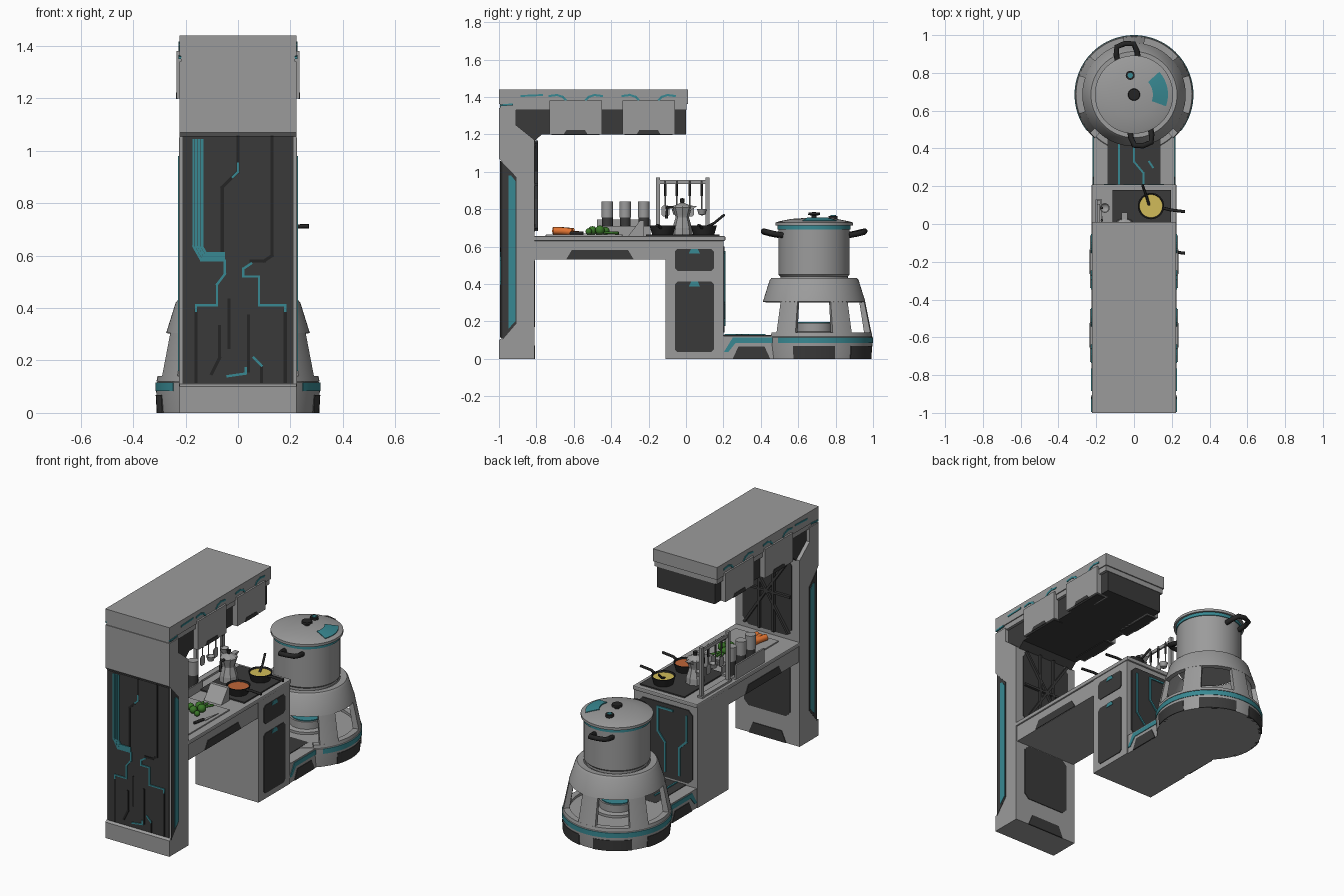
import bpy, bmesh, math
from mathutils import Vector

if "Cube" in bpy.data.objects:
    bpy.data.objects.remove(bpy.data.objects["Cube"])

def material(name, r, g, b):
    m = bpy.data.materials.new(name)
    m.diffuse_color = (r, g, b, 1)
    m.use_nodes = True
    m.node_tree.nodes["Principled BSDF"].inputs["Base Color"].default_value = m.diffuse_color
    return m

GREY = material("steel grey", .33, .33, .33)
DARK = material("dark panel", .042, .042, .042)
BLACK = material("black handle", .018, .018, .018)
TEAL = material("teal trim", .04, .25, .29)
ORANGE = material("carrot orange", .75, .17, .03)
SOUP = material("soup orange", .52, .13, .04)
YELLOW = material("corn yellow", .64, .50, .10)
GREEN = material("leaf green", .04, .18, .02)

def finish(name, bm, mat, smooth=False):
    bmesh.ops.remove_doubles(bm, verts=bm.verts, dist=1e-5)
    bmesh.ops.recalc_face_normals(bm, faces=bm.faces)
    me = bpy.data.meshes.new(name)
    bm.to_mesh(me)
    bm.free()
    if smooth:
        me.shade_smooth()
        me.set_sharp_from_angle(angle=math.radians(35))
    me.materials.append(mat)
    ob = bpy.data.objects.new(name, me)
    bpy.context.collection.objects.link(ob)
    return ob

def add_prism(bm, lower, upper):
    a = [bm.verts.new(p) for p in lower]
    b = [bm.verts.new(p) for p in upper]
    n = len(a)
    bm.faces.new(a)
    bm.faces.new(b)
    for i in range(n):
        bm.faces.new((a[i], a[(i+1) % n], b[(i+1) % n], b[i]))

PLACE = {'x': lambda u, v, d: (d, u, v), 'y': lambda u, v, d: (u, d, v), 'z': lambda u, v, d: (u, v, d)}

def prism(name, axis, pts, lo, hi, mat, bevel=0):
    f = PLACE[axis]
    bm = bmesh.new()
    add_prism(bm, [f(u, v, lo) for u, v in pts], [f(u, v, hi) for u, v in pts])
    ob = finish(name, bm, mat)
    if bevel:
        md = ob.modifiers.new("bevel", 'BEVEL')
        md.width, md.segments = bevel, 2
    return ob

def rect(a, b, c, d):
    return [(a, c), (b, c), (b, d), (a, d)]

def cham(a, b, c, d, k):
    return [(a+k, c), (b-k, c), (b, c+k), (b, d-k), (b-k, d), (a+k, d), (a, d-k), (a, c+k)]

def trap(a, b, c, d, k):
    return [(a, c), (b, c), (b-k, d), (a+k, d)]

def box(name, x0, x1, y0, y1, z0, z1, mat, bevel=0):
    return prism(name, 'z', rect(x0, x1, y0, y1), z0, z1, mat, bevel)

def side_plate(name, pts, mat, x=.223, t=.004, sides=(1, -1)):
    for s in sides:
        prism(name, 'x', pts, s*(x-.004), s*(x+t), mat)

def lathe(name, prof, mat, c=(0, 0), a0=0, a1=360, n=48, closed=False, smooth=True):
    full = a1 - a0 >= 360
    bm = bmesh.new()
    rows = []
    for i in range(n + (0 if full else 1)):
        a = math.radians(a0 + (a1-a0)*i/n)
        rows.append([bm.verts.new((c[0]+r*math.cos(a), c[1]+r*math.sin(a), z)) for r, z in prof])
    m = len(prof)
    for i in range(n):
        p, q = rows[i], rows[(i+1) % len(rows)]
        for j in range(m if closed else m-1):
            k = (j+1) % m
            bm.faces.new((p[j], q[j], q[k], p[k]))
    if not full:
        bm.faces.new(rows[0])
        bm.faces.new(rows[-1])
    bmesh.ops.dissolve_degenerate(bm, dist=1e-6, edges=bm.edges)
    return finish(name, bm, mat, smooth)

def traces(name, axis, d0, d1, lines, w, mat):
    """raised strips following polylines on a flat panel"""
    f = PLACE[axis]
    bm = bmesh.new()
    for line in lines:
        for p, q in zip(line, line[1:]):
            p, q = Vector(p), Vector(q)
            t = (q-p).normalized()*w/2
            n = Vector((-t.y, t.x))
            quad = [p-t-n, q+t-n, q+t+n, p-t+n]
            add_prism(bm, [f(v.x, v.y, d0) for v in quad], [f(v.x, v.y, d1) for v in quad])
    return finish(name, bm, mat)

def tube(name, pts, r, mat):
    cu = bpy.data.curves.new(name, 'CURVE')
    cu.dimensions, cu.bevel_depth, cu.bevel_resolution, cu.use_fill_caps = '3D', r, 2, True
    sp = cu.splines.new('POLY')
    sp.points.add(len(pts)-1)
    for sv, p in zip(sp.points, pts):
        sv.co = (*p, 1)
    cu.materials.append(mat)
    ob = bpy.data.objects.new(name, cu)
    bpy.context.collection.objects.link(ob)

# tower with recessed front and its panels
prism("tower", 'x', [(-1, 0), (-.81, 0), (-.81, 1.17), (-.91, 1.25), (-.91, 1.34), (-1, 1.34), (-1, 1.07),
                     (-.985, 1.055), (-.985, .11), (-1, .1)], -.223, .223, GREY)
prism("tower_front_panel", 'y', rect(-.212, .212, .112, 1.054), -.99, -.98, DARK)
side_plate("tower_side_panel", [(-.982, .1), (-.982, 1.05), (-.905, .97), (-.905, .19)], DARK, t=.002)
side_plate("tower_side_light", [(-.95, .16), (-.95, .98), (-.935, .98), (-.912, .95), (-.912, .2)], TEAL, t=.005)
# circuit strips on the tower front
bundle = [[(-.17+.011*i, 1.04), (-.17+.011*i, .635-.0*i), (-.14+.006*i, .582+.009*i), (-.055, .582+.009*i)] for i in range(4)]
traces("front_teal_strips", 'y', -.995, -.988, bundle + [
    [(-.05, .58), (-.05, .53), (-.08, .49), (-.08, .41), (-.16, .41), (-.16, .39)],
    [(.05, .57), (.02, .55), (.02, .52), (.08, .52), (.08, .41), (.18, .41), (.18, .39)],
    [(0, .95), (0, .92), (-.02, .9)], [(-.04, .14), (.03, .15), (.03, .17)],
    [(.06, .21), (.09, .18)]], .009, TEAL)
traces("front_dark_strips", 'y', -.994, -.988, [
    [(0, 1.05), (0, .92), (-.06, .86), (-.06, .6)], [(.13, 1.05), (.13, .6), (.1, .58), (.05, .58)],
    [(-.16, .39), (-.16, .12)], [(.18, .39), (.18, .12)], [(-.035, .43), (-.035, .25)],
    [(-.07, .33), (-.07, .21), (-.1, .15)], [(.04, .37), (.04, .16)], [(.09, .18), (.09, .12)]], .012, BLACK)
# tower inner face: shelf panel with crossed struts, lower panel, plinth notch
prism("rear_shelf_panel", 'y', cham(-.17, .17, .68, 1.165, .04), -.815, -.806, DARK)
traces("rear_cross_struts", 'y', -.81, -.79, [
    [(-.15, .7), (0, .93), (.15, .7)], [(-.15, 1.15), (0, .93), (.15, 1.15)],
    [(-.05, .69), (-.05, 1.16)], [(.05, .69), (.05, 1.16)], [(-.16, .93), (.16, .93)]], .014, DARK)
prism("rear_lower_panel", 'y', cham(-.16, .16, .17, .525, .03), -.815, -.806, DARK)
prism("rear_plinth_notch", 'y', trap(-.13, .13, 0, .07, .03), -.815, -.806, DARK)

# hood
box("hood_top", -.223, .223, -1, .01, 1.362, 1.44, GREY)
box("hood_lower_band", -.217, .217, -.995, .003, 1.33, 1.364, GREY)
prism("hood_body", 'x', [(-.91, 1.335), (-.91, 1.25), (-.81, 1.165), (-.77, 1.2), (0, 1.2), (0, 1.335)], -.2, .2, DARK)
for s in (1, -1):
    for c in (-.59, -.2):
        x0, x1 = sorted((s*.15, s*.234))
        box("hood_cabinet", x0, x1, c-.14, c+.14, 1.2, 1.38, GREY)
        side_plate("hood_cabinet_notch", trap(c-.065, c+.065, 1.198, 1.222, .015), DARK, x=.234, t=.002, sides=(s,))
        box("hood_cabinet_bottom", x0+.012, x1-.012, c-.128, c+.128, 1.196, 1.202, DARK)
        traces("hood_teal_swoosh", 'x', s*.22, s*.2265, [
            [(c-.14, 1.405), (c-.10, 1.41), (c-.07, 1.4), (c-.055, 1.385)],
            [(c+.14, 1.405), (c+.10, 1.41), (c+.07, 1.4), (c+.055, 1.385)]], .011, TEAL)
    traces("hood_teal_dash", 'x', s*.215, s*.2265, [[(-.99, 1.355), (-.93, 1.36)], [(-.88, 1.405), (-.77, 1.41)]], .01, TEAL)

# counter and base cabinet
box("countertop", -.225, .225, -.815, .21, .63, .656, GREY, .006)
box("counter_slab", -.216, .216, -.82, -.1, .53, .632, GREY)
side_plate("slab_notch", trap(-.64, -.28, .532, .582, .03), DARK, x=.216)
box("base_cabinet", -.22, .22, -.11, .2, 0, .632, GREY)
for z0, z1 in ((.47, .588), (.035, .412)):
    side_plate("cabinet_door", cham(-.06, .15, z0, z1, .015), DARK, x=.22, sides=(1,))
    side_plate("door_pull", trap(.075, .015, z1-.025, z1, -.012), TEAL, x=.222, sides=(1,))
prism("cabinet_rear_panel", 'y', cham(-.19, .19, .14, .6, .03), .195, .206, DARK)
traces("cabinet_rear_strips", 'y', .2, .212, [
    [(-.15, .56), (-.15, .4), (-.1, .35), (-.1, .18)], [(.15, .56), (.15, .3), (.08, .22)],
    [(-.05, .57), (.05, .57), (.05, .42), (0, .36), (0, .18)]], .012, TEAL)

# low connector between cabinet and round base
box("connector", -.215, .215, .19, .55, 0, .122, GREY)
box("connector_top_panel", -.14, .14, .2, .5, .118, .126, DARK)
traces("connector_strips", 'z', .12, .132, [[(-.08, .42), (-.08, .21)], [(0, .42), (.0, .33), (.05, .27), (.05, .21)],
                                           [(.08, .33), (.1, .3)]], .01, TEAL)
side_plate("connector_notch", trap(.25, .45, 0, .065, .03), DARK, x=.215)
side_plate("connector_stripe", [(.202, .035), (.225, .035), (.265, .085), (.5, .085), (.5, .113), (.25, .113)], TEAL, x=.215)

# round base, arched stand and burner
C = (0, .685)
lathe("round_base", [(0, 0), (.305, 0), (.312, .08), (.312, .115), (.3, .125), (0, .125)], GREY, C, n=64)
lathe("base_teal_ring", [(.3, .084), (.315, .084), (.315, .115), (.3, .115)], TEAL, C, -128+90+90-90, 218, n=64, closed=True)
for a in (0, 60, 120, 180):
    lathe("base_notch", [(.29, 0), (.31, 0), (.314, .068), (.29, .068)], DARK, C, a-21, a+21, n=12, closed=True)
lathe("stand_collar", [(.19, .43), (.228, .432), (.238, .42), (.274, .305), (.25, .3), (.205, .41)], GREY, C, n=64, closed=True)
for a in (30, 90, 150, 210, 330):
    lathe("stand_leg", [(.272, .31), (.31, .122), (.275, .122), (.245, .31)], GREY, C, a-11, a+11, n=8, closed=True)
lathe("stand_sill", [(.311, .12), (.307, .14), (.27, .14), (.27, .12)], GREY, C, -48, 228, n=56, closed=True)
lathe("burner", [(0, .12), (.13, .12), (.13, .14), (.1, .145), (.1, .19), (0, .19)], GREY, C)
lathe("burner_plate", [(0, .189), (.09, .189), (.09, .196), (0, .196)], TEAL, C)

# stock pot
lathe("pot_body", [(0, .425), (.18, .425), (.18, .44), (.19, .45), (.19, .72), (0, .72)], GREY, C, n=64)
lathe("pot_teal_band", [(.18, .692), (.195, .692), (.195, .715), (.18, .715)], TEAL, C, n=64, closed=True)
lathe("pot_lid", [(0, .712), (.207, .712), (.207, .728), (.19, .734), (.12, .748), (0, .756)], GREY, C, n=64)
lathe("lid_teal_window", [(.1, .745), (.18, .733), (.18, .74), (.1, .756)], TEAL, C, -20, 42, n=14, closed=True)
lathe("lid_knob", [(0, .75), (.014, .75), (.014, .765), (.032, .77), (.03, .782), (0, .784)], BLACK, C, n=24)
lathe("lid_vent", [(0, .74), (.024, .74), (.024, .764), (0, .764)], BLACK, (-.02, .787), n=20)
lathe("lid_vent_cap", [(0, .763), (.014, .763), (.014, .768), (0, .768)], TEAL, (-.02, .787), n=20)
for s in (1, -1):
    pts = []
    for t, r, z in ((-.055, .18, .66), (-.055, .225, .668), (-.045, .265, .678), (0, .275, .682),
                    (.045, .265, .678), (.055, .225, .668), (.055, .18, .66)):
        a = math.radians(100)
        pts.append((s*(r*math.cos(a)-t*math.sin(a)), .685+s*(r*math.sin(a)+t*math.cos(a)), z))
    tube("pot_handle", pts, .015, BLACK)

# hob with two pans
box("hob", -.115, .195, -.215, .18, .654, .664, DARK)
for y, food, fill in ((.095, "yellow_stew", YELLOW), (-.125, "orange_soup", SOUP)):
    c = (.09, y)
    lathe("pan", [(0, .664), (.056, .664), (.07, .712), (.064, .712), (.055, .685), (0, .685)], BLACK, c, n=32)
    lathe(food, [(0, .703), (.063, .703), (.058, .692)], fill, c, n=32)
    tube("pan_handle", [(.15, y-.01, .7), (.19, y-.02, .711), (.27, y-.03, .712)], .008, BLACK)
tube("stew_spoon", [(.08, .1, .7), (.065, .15, .725), (.045, .205, .77)], .007, BLACK)

# moka pot
M = (-.05, -.02)
lathe("moka_pot", [(0, .664), (.055, .664), (.052, .70), (.036, .755), (.038, .765), (.052, .81), (.046, .818), (0, .838)],
      GREY, M, n=8, smooth=False)
lathe("moka_knob", [(0, .83), (.01, .83), (.013, .855), (0, .86)], BLACK, M, n=12)
tube("moka_handle", [(-.05, -.065, .81), (-.05, -.1, .81), (-.05, -.105, .75)], .008, BLACK)
prism("moka_spout", 'x', [(.02, .79), (.062, .818), (.02, .818)], -.065, -.035, GREY)

# utensil rack
for y in (-.15, .115):
    box("rack_post", -.197, -.177, y-.011, y+.011, .65, .97, GREY)
box("rack_bar", -.192, -.182, -.15, .115, .935, .955, GREY)
box("rack_foot", -.205, -.17, -.165, .13, .654, .668, GREY)
for i, y in enumerate((-.11, -.05, .02, .085)):
    tube("utensil_shaft", [(-.17, y, .95), (-.17, y, .8)], .004, GREY)
    tube("utensil_grip", [(-.17, y, .935), (-.17, y, .87)], .007, BLACK)
    if i % 2:
        lathe("ladle_bowl", [(0, .765), (.018, .772), (.026, .8), (.022, .8), (0, .775)], GREY, (-.155, y), n=16)
    else:
        prism("spatula_blade", 'x', cham(y-.022, y+.022, .76, .82, .01), -.172, -.167, GREY)

# spice rack, knife block
box("spice_rack_back", -.213, -.203, -.475, -.19, .654, .745, GREY)
box("spice_rack_tray", -.205, -.11, -.475, -.19, .654, .668, GREY)
box("spice_rack_front", -.118, -.11, -.475, -.19, .654, .71, GREY)
for y in (-.42, -.325, -.225):
    lathe("jar_body", [(0, .668), (.029, .668), (.029, .755), (0, .755)], DARK, (-.155, y), n=24)
    lathe("jar_lid", [(0, .754), (.031, .754), (.031, .84), (0, .84)], GREY, (-.155, y), n=24)
prism("wedge_block", 'x', [(-.31, .655), (-.225, .655), (-.225, .74), (-.245, .74)], -.02, .1, GREY)

# cutting board, vegetables and knife
box("cutting_board", -.12, .18, -.75, -.34, .654, .664, GREY, .003)
for x, y, dx in ((-.06, -.71, .03), (-.03, -.70, -.01), (.0, -.71, .01)):
    tube("carrot", [(x, y, .685), (x+dx*.5, y+.05, .683), (x+dx, y+.1, .678)], .02, ORANGE)
    tube("carrot_tip", [(x+dx, y+.1, .676), (x+dx*1.3, y+.135, .672)], .009, ORANGE)
for x, y, r in ((.04, -.5, .024), (.07, -.46, .026), (.03, -.43, .022), (.08, -.52, .018), (.0, -.47, .022)):
    bm = bmesh.new()
    bmesh.ops.create_icosphere(bm, subdivisions=2, radius=r)
    bmesh.ops.translate(bm, verts=bm.verts, vec=(x, y, .664+r*.9))
    finish("green_vegetable", bm, GREEN, True)
for a in (-.03, .0, .04):
    tube("green_stalk", [(.04, -.44, .675), (.04+a, -.36, .672)], .007, GREEN)
tube("knife_handle", [(.13, -.62, .672), (.145, -.55, .672)], .009, BLACK)
prism("knife_blade", 'z', [(.135, -.55), (.158, -.55), (.165, -.43)], .666, .67, GREY)
